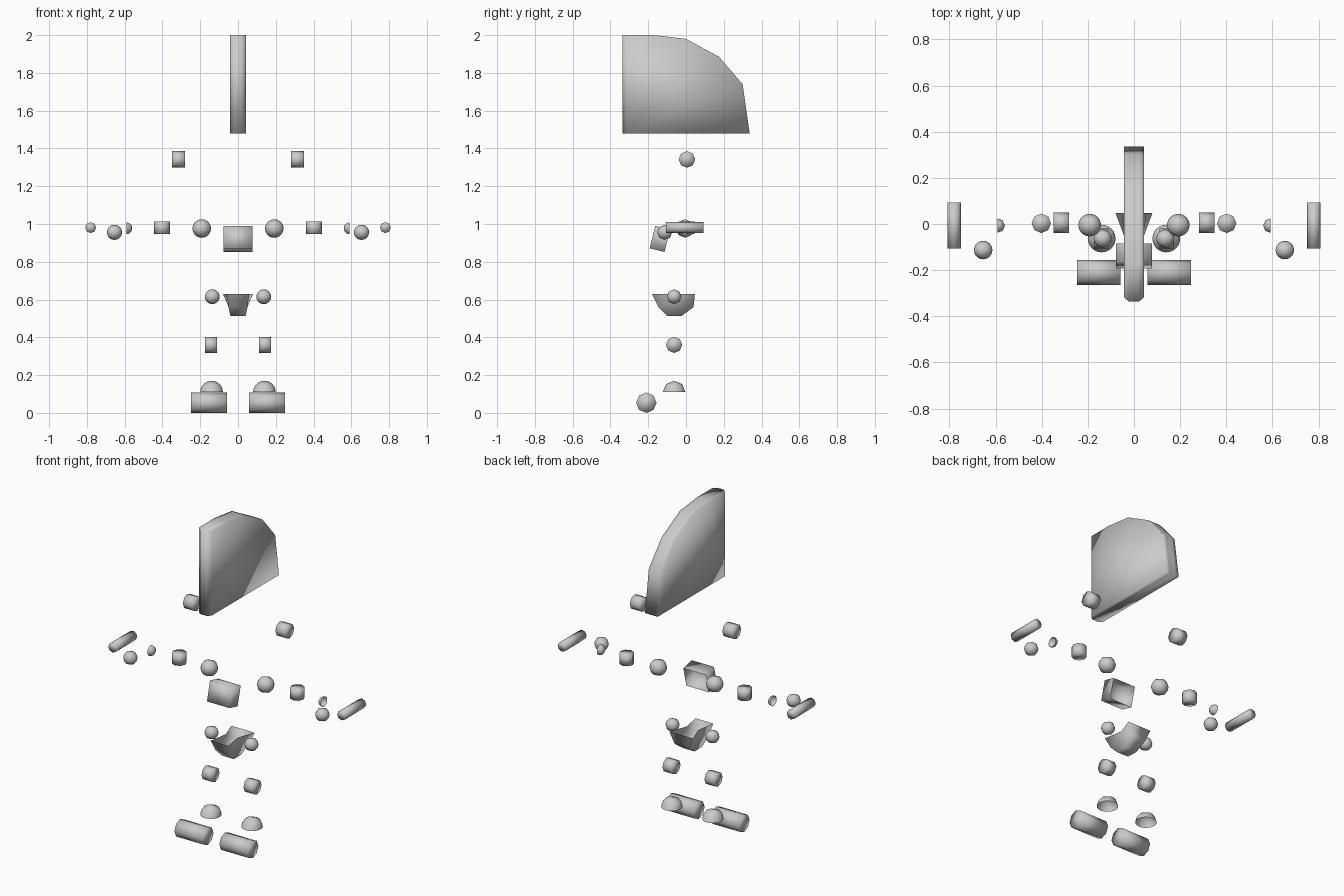
import bpy, bmesh, math
from mathutils import Matrix, Vector

if "Cube" in bpy.data.objects:
    bpy.data.objects.remove(bpy.data.objects["Cube"])

AXIS = {"x": Matrix.Rotation(math.pi / 2, 4, "Y"),
        "y": Matrix.Rotation(math.pi / 2, 4, "X"),
        "z": Matrix.Identity(4)}


def finish(name, bm, loc=(0, 0, 0)):
    bmesh.ops.recalc_face_normals(bm, faces=bm.faces)
    me = bpy.data.meshes.new(name)
    bm.to_mesh(me)
    bm.free()
    for p in me.polygons:
        p.use_smooth = True
    ob = bpy.data.objects.new(name, me)
    ob.location = loc
    bpy.context.collection.objects.link(ob)
    return ob


def cylinder(name, loc, r, length, axis):
    bm = bmesh.new()
    bmesh.ops.create_cone(bm, cap_ends=True, segments=8, radius1=r, radius2=r,
                          depth=length, matrix=AXIS[axis])
    return finish(name, bm, loc)


def ball(name, loc, r, axis="x", cut=None):
    """Ball joint; cut is the direction whose half is removed, left open."""
    bm = bmesh.new()
    bmesh.ops.create_uvsphere(bm, u_segments=8, v_segments=12, radius=r, matrix=AXIS[axis])
    if cut:
        bmesh.ops.bisect_plane(bm, geom=bm.verts[:] + bm.edges[:] + bm.faces[:], dist=1e-5,
                               plane_co=(0, 0, 0), plane_no=cut, clear_outer=True)
    return finish(name, bm, loc)


# Head crest: side profile lofted across its width, front corners chamfered
profile = [(0.00, 2.0), (-0.17, 2.0), (0.0, 1.98), (0.175, 1.885),
           (0.30, 1.74), (0.337, 1.48), (0.00, 1.48)]
bm = bmesh.new()
rings = []
for x, front in ((-0.043, -0.318), (-0.022, -0.337), (0.022, -0.337), (0.043, -0.318)):
    pts = [(front, 2.0)] + profile[1:-1] + [(front, 1.48)]
    rings.append([bm.verts.new((x, y, z)) for y, z in pts])
for a, b in zip(rings, rings[1:]):
    for i in range(len(a)):
        j = (i + 1) % len(a)
        bm.faces.new((a[i], a[j], b[j], b[i]))
bm.faces.new(rings[0])
bm.faces.new(rings[-1])
finish("head_crest", bm)

# Abdomen block: tilted box, open at the back
bm = bmesh.new()
bmesh.ops.create_cube(bm, size=1, matrix=Matrix.Diagonal((0.154, 0.081, 0.122, 1)))
bm.normal_update()
back = [f for f in bm.faces if f.normal.y > 0.9]
bmesh.ops.delete(bm, geom=back, context="FACES_ONLY")
bmesh.ops.rotate(bm, verts=bm.verts, matrix=Matrix.Rotation(math.radians(-14), 3, "X"))
finish("abdomen_block", bm, (0, -0.138, 0.921))

# Pelvis: curved band (half width, y, z) with narrow filled sides, open top
band = [(0.06, -0.18, 0.63), (0.05, -0.145, 0.56), (0.04, -0.098, 0.512),
        (0.04, -0.025, 0.512), (0.05, 0.04, 0.56), (0.08, 0.047, 0.63)]
bm = bmesh.new()
sides = []
for s in (-1, 1):
    row = [bm.verts.new((s * w, y, z)) for w, y, z in band]
    waist = bm.verts.new((s * 0.04, -0.06, 0.63))
    for a, b in zip(row, row[1:]):
        bm.faces.new((waist, a, b))
    sides.append(row)
left, right = sides
for i in range(len(band) - 1):
    bm.faces.new((left[i], left[i + 1], right[i + 1], right[i]))
finish("pelvis", bm)

# Paired parts
for s, tag in ((-1, "left"), (1, "right")):
    cylinder(f"ear_disc_{tag}", (s * 0.315, 0.005, 1.342), 0.044, 0.067, "x")
    # arm
    ball(f"shoulder_ball_{tag}", (s * 0.192, -0.005, 0.976), 0.049)
    cylinder(f"elbow_{tag}", (s * 0.402, 0.003, 0.98), 0.042, 0.064, "z")
    ball(f"wrist_cup_{tag}", (s * 0.591, -0.007, 0.977), 0.031, "z", cut=(s, 0, 0))
    ball(f"thumb_ball_{tag}", (s * 0.654, -0.113, 0.956), 0.04)
    cylinder(f"finger_bar_{tag}", (s * 0.78, -0.007, 0.981), 0.029, 0.2, "y")
    # leg
    ball(f"hip_ball_{tag}", (s * 0.136, -0.063, 0.615), 0.039)
    cylinder(f"knee_{tag}", (s * 0.143, -0.063, 0.36), 0.043, 0.063, "x")
    ball(f"ankle_dome_{tag}", (s * 0.14, -0.063, 0.11), 0.06, cut=(0, 0, -1))
    cylinder(f"toe_{tag}", (s * 0.153, -0.21, 0.054), 0.054, 0.19, "x")
